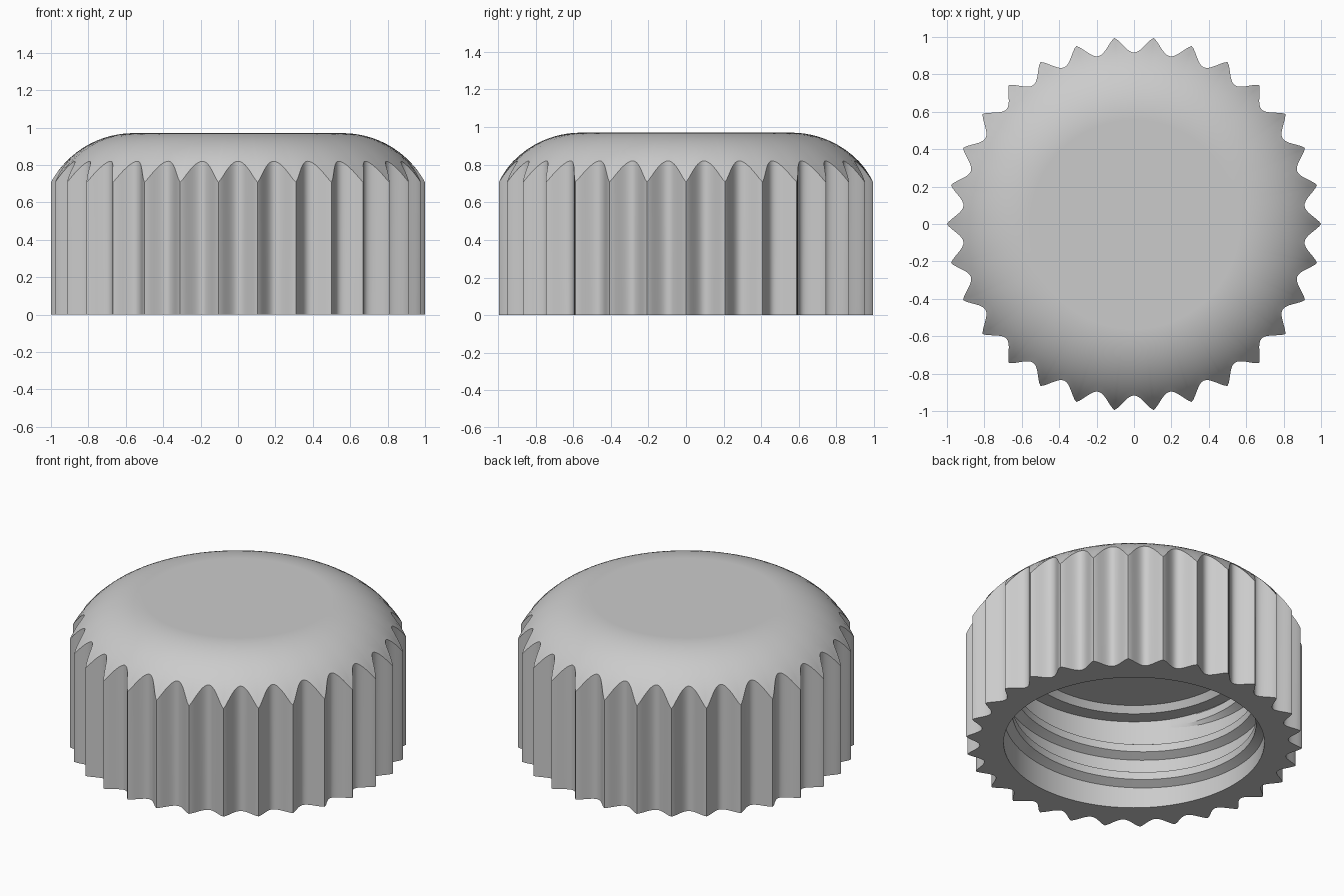
import bpy
import bmesh
from math import sin, cos, pi, sqrt

cube = bpy.data.objects.get("Cube")
if cube:
    bpy.data.objects.remove(cube)

RIBS = 30
PER_RIB = 16
COLS = RIBS * PER_RIB
TIP, RIB_DEPTH = 1.0, 0.083
TOP, FLAT, DOME = 0.97, 0.56, 0.5      # height, flat radius, arc radius
BORE = 0.775

grey = bpy.data.materials.new("plain grey")
grey.use_nodes = True
grey.diffuse_color = (0.6, 0.6, 0.6, 1)
grey.node_tree.nodes["Principled BSDF"].inputs["Base Color"].default_value = (0.6, 0.6, 0.6, 1)


def rib_radius(i):
    """Narrow tip, wide rounded valley."""
    t = (i % PER_RIB) / PER_RIB
    return TIP - RIB_DEPTH * sin(pi * t) ** 1.3


def dome_height(r):
    return TOP - DOME + sqrt(DOME ** 2 - max(r - FLAT, 0) ** 2)


def ring(bm, radius, height):
    """Loop of vertices; radius and height are functions of the column."""
    verts = []
    for i in range(COLS):
        a, r = 2 * pi * i / COLS, radius(i)
        verts.append(bm.verts.new((r * cos(a), r * sin(a), height(r))))
    return verts


def finish(bm, name, angle):
    bmesh.ops.recalc_face_normals(bm, faces=bm.faces)
    mesh = bpy.data.meshes.new(name)
    bm.to_mesh(mesh)
    bm.free()
    mesh.materials.append(grey)
    obj = bpy.data.objects.new(name, mesh)
    bpy.context.collection.objects.link(obj)
    bpy.ops.object.select_all(action='DESELECT')
    obj.select_set(True)
    bpy.context.view_layer.objects.active = obj
    bpy.ops.object.shade_smooth_by_angle(angle=angle)
    return obj


# Cap shell: ceiling, bore, base, ribbed wall, dome
bm = bmesh.new()
inside = [(0.65, 0.63), (0.68, 0.59), (BORE, 0.59), (BORE, 0)]
loops = [ring(bm, lambda i, r=r: r, lambda _, z=z: z) for r, z in inside]
loops.append(ring(bm, rib_radius, lambda r: 0))
STEPS = 16
for k in range(STEPS + 1):
    f = sin(pi / 2 * k / STEPS)
    loops.append(ring(bm, lambda i, f=f: rib_radius(i) * (1 - f) + FLAT * f, dome_height))
for low, high in zip(loops, loops[1:]):
    for i in range(COLS):
        j = (i + 1) % COLS
        bm.faces.new((low[i], low[j], high[j], high[i]))
bm.faces.new(loops[0])
bm.faces.new(loops[-1])
finish(bm, "cap_shell", 0.6)

# Screw thread: trapezoid swept up a helix, tapering at both ends
bm = bmesh.new()
PITCH, TURNS, START, SEG = 0.19, 2.6, 0.07, 96
total = int(TURNS * SEG)
rows = []
for k in range(total + 1):
    a = 2 * pi * k / SEG
    z = START + PITCH * k / SEG
    grow = max(min(1, k / 12, (total - k) / 12), 0.02)
    crest = BORE - 0.05 * grow
    section = [(BORE + 0.01, -0.06), (crest, -0.025), (crest, 0.025), (BORE + 0.01, 0.06)]
    rows.append([bm.verts.new((r * cos(a), r * sin(a), z + dz)) for r, dz in section])
for a, b in zip(rows, rows[1:]):
    for i in range(4):
        j = (i + 1) % 4
        bm.faces.new((a[i], a[j], b[j], b[i]))
bm.faces.new(rows[0])
bm.faces.new(rows[-1])
finish(bm, "screw_thread", 0.5)
